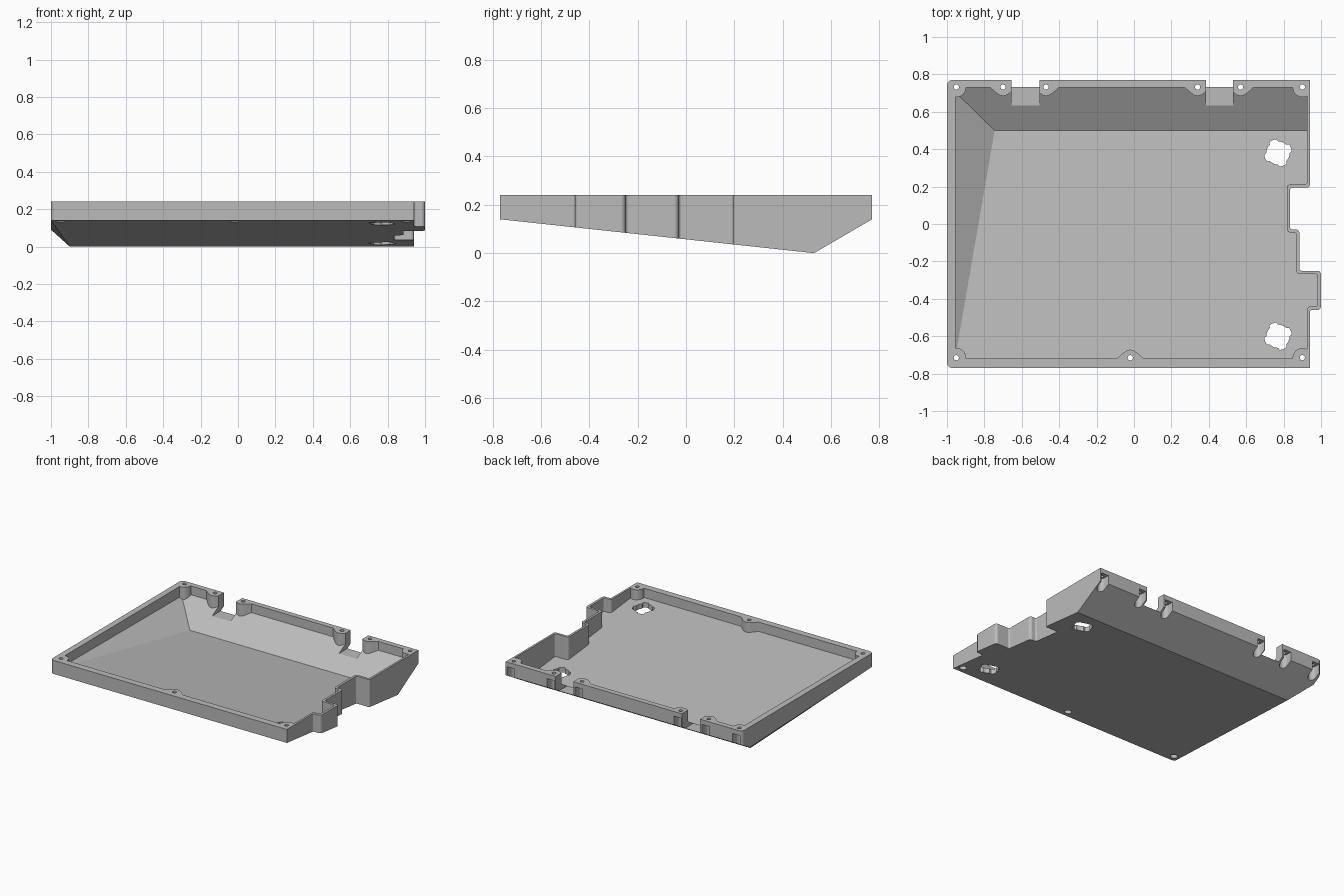
import bpy, bmesh, math
from mathutils import Vector

if "Cube" in bpy.data.objects:
    bpy.data.objects.remove(bpy.data.objects["Cube"], do_unlink=True)

TOP = 0.24

grey = bpy.data.materials.new("plain_grey")
grey.use_nodes = True
grey.diffuse_color = (0.5, 0.5, 0.5, 1)
grey.node_tree.nodes["Principled BSDF"].inputs["Base Color"].default_value = (0.5, 0.5, 0.5, 1)


def rounded(corners, steps=6):
    """Outline with rounded corners from (x, y, radius) entries."""
    pts = []
    for i, (x, y, r) in enumerate(corners):
        p = Vector((x, y))
        if r == 0:
            pts.append(p)
            continue
        a = (Vector(corners[i - 1][:2]) - p).normalized()
        b = (Vector(corners[(i + 1) % len(corners)][:2]) - p).normalized()
        centre = p + (a + b) * r
        for k in range(steps + 1):
            t = k / steps * math.pi / 2
            pts.append(centre - b * r * math.cos(t) - a * r * math.sin(t))
    return pts


def prism(name, pts, z0, z1, planes=()):
    """Extrude an outline and keep what lies above every given plane."""
    bm = bmesh.new()
    face = bm.faces.new([bm.verts.new((p[0], p[1], z0)) for p in pts])
    new = bmesh.ops.extrude_face_region(bm, geom=[face])["geom"]
    bmesh.ops.translate(bm, vec=(0, 0, z1 - z0),
                        verts=[v for v in new if isinstance(v, bmesh.types.BMVert)])
    for p, q, s in planes:
        p, q, s = Vector(p), Vector(q), Vector(s)
        n = (q - p).cross(s - p).normalized()
        n = n if n.z > 0 else -n
        cut = bmesh.ops.bisect_plane(bm, geom=bm.verts[:] + bm.edges[:] + bm.faces[:],
                                     plane_co=p, plane_no=n, clear_inner=True)["geom_cut"]
        edges = [e for e in cut if isinstance(e, bmesh.types.BMEdge)]
        bmesh.ops.holes_fill(bm, edges=edges, sides=0)
    bmesh.ops.recalc_face_normals(bm, faces=bm.faces[:])
    mesh = bpy.data.meshes.new(name)
    bm.to_mesh(mesh)
    bm.free()
    mesh.materials.append(grey)
    obj = bpy.data.objects.new(name, mesh)
    bpy.context.collection.objects.link(obj)
    return obj


def subtract(target, cutter):
    cutter.hide_render = True
    mod = target.modifiers.new("cut", 'BOOLEAN')
    mod.operation, mod.solver, mod.object = 'DIFFERENCE', 'EXACT', cutter
    bpy.context.view_layer.objects.active = target
    bpy.ops.object.modifier_apply(modifier=mod.name)
    bpy.data.objects.remove(cutter, do_unlink=True)


def circle(x, y, r, n=24):
    return [(x + r * math.cos(2 * math.pi * i / n), y + r * math.sin(2 * math.pi * i / n))
            for i in range(n)]


def bell(x, y, side, n=20):
    """Flared screw boss outline growing out of a straight wall."""
    pts = [(x - 0.08, y - side * 0.06), (x + 0.08, y - side * 0.06)]
    for i in range(n + 1):
        u = 1 - 2 * i / n
        pts.append((x + 0.08 * u, y + side * 0.05 * (0.5 + 0.5 * math.cos(math.pi * u)) ** 0.7))
    return pts


# Tray body: stepped outline above the sloping underside
body_outline = rounded([
    (-1, -0.77, 0.03), (0.94, -0.77, 0), (0.94, -0.46, 0.012), (1, -0.46, 0.02),
    (1, -0.25, 0.02), (0.885, -0.25, 0.012), (0.885, -0.03, 0.02), (0.835, -0.03, 0.012),
    (0.835, 0.195, 0.012), (0.94, 0.195, 0.015), (0.94, 0.77, 0), (-1, 0.77, 0.03)])
body_planes = [
    ((-1, -0.77, 0.14), (1, -0.77, 0.14), (0, 0.53, 0)),
    ((-1, 0.77, 0.14), (1, 0.77, 0.14), (0, 0.53, 0)),
    ((-1, -0.77, 0.14), (-1, 0.684, 0.09), (-0.9, 0.53, 0))]
tray = prism("tray_shell", body_outline, -0.1, TOP, body_planes)

# Inner cavity with its own sloping floor
cavity_outline = rounded([
    (-0.955, -0.72, 0.02), (0.925, -0.72, 0.02), (0.925, -0.44, 0.02), (0.982, -0.44, 0.012),
    (0.982, -0.268, 0.012), (0.868, -0.268, 0.02), (0.868, -0.047, 0.012), (0.818, -0.047, 0.02),
    (0.818, 0.213, 0.02), (0.925, 0.213, 0.012), (0.925, 0.73, 0.02), (-0.955, 0.73, 0.02)])
cavity_planes = [
    ((-1, 0.5, 0.04), (1, 0.5, 0.04), (0, -0.72, 0.171)),
    ((-1, 0.5, 0.04), (1, 0.5, 0.04), (0, 0.7, 0.157)),
    ((-0.745, 0.5, 0.04), (-0.95, -0.68, 0.167), (-0.95, 0.7, 0.157))]
cavity = prism("cavity_cutter", cavity_outline, -0.1, TOP + 0.1, cavity_planes)

# Screw bosses left standing in the cavity
back_x = (-0.95, -0.70, -0.47, 0.34, 0.57, 0.90)
front_x = (-0.95, -0.02, 0.90)
for x in back_x:
    shape = circle(x, 0.73, 0.052) if abs(x) >= 0.9 else bell(x, 0.735, -1)
    subtract(cavity, prism("boss_cutter", shape, -0.2, 0.5))
for x in front_x:
    shape = circle(x, -0.715, 0.052) if abs(x) >= 0.9 else bell(x, -0.722, 1)
    subtract(cavity, prism("boss_cutter", shape, -0.2, 0.5))
subtract(tray, cavity)

# Two openings in the back wall
for x0, x1 in ((-0.655, -0.505), (0.385, 0.53)):
    shape = [(x0, 0.6), (x1, 0.6), (x1, 0.85), (x0, 0.85)]
    subtract(tray, prism("back_opening_cutter", shape, 0.118, 0.5))

# Screw holes, with open slots under the back ones and round recesses under the front ones
for x in back_x:
    slot = [(x + 0.03 * math.cos(math.pi * (1 + i / 10)),
             0.732 + 0.03 * math.sin(math.pi * (1 + i / 10))) for i in range(11)]
    slot += [(x + 0.03, 0.85), (x - 0.03, 0.85)]
    subtract(tray, prism("slot_cutter", slot, -0.2, 0.205))
    subtract(tray, prism("hole_cutter", circle(x, 0.732, 0.014, 16), -0.2, 0.5))
for x in front_x:
    subtract(tray, prism("recess_cutter", circle(x, -0.715, 0.025), -0.2, 0.17))
    subtract(tray, prism("hole_cutter", circle(x, -0.715, 0.014, 16), -0.2, 0.5))

# Round floor openings with four small lobes
for y in (0.38, -0.6):
    lobed = []
    for i in range(48):
        a = 2 * math.pi * i / 48
        r = 0.074 if math.cos(4 * (a - 0.4)) > 0.2 else 0.062
        lobed.append((0.77 + r * math.cos(a), y + r * math.sin(a)))
    subtract(tray, prism("floor_opening_cutter", lobed, -0.2, 0.2))

# Smooth rounded corners, crisp edges
bpy.ops.object.select_all(action='DESELECT')
tray.select_set(True)
bpy.context.view_layer.objects.active = tray
bpy.ops.object.shade_smooth_by_angle(angle=math.radians(25))
weighted = tray.modifiers.new("weighted_normals", 'WEIGHTED_NORMAL')
weighted.keep_sharp = True
